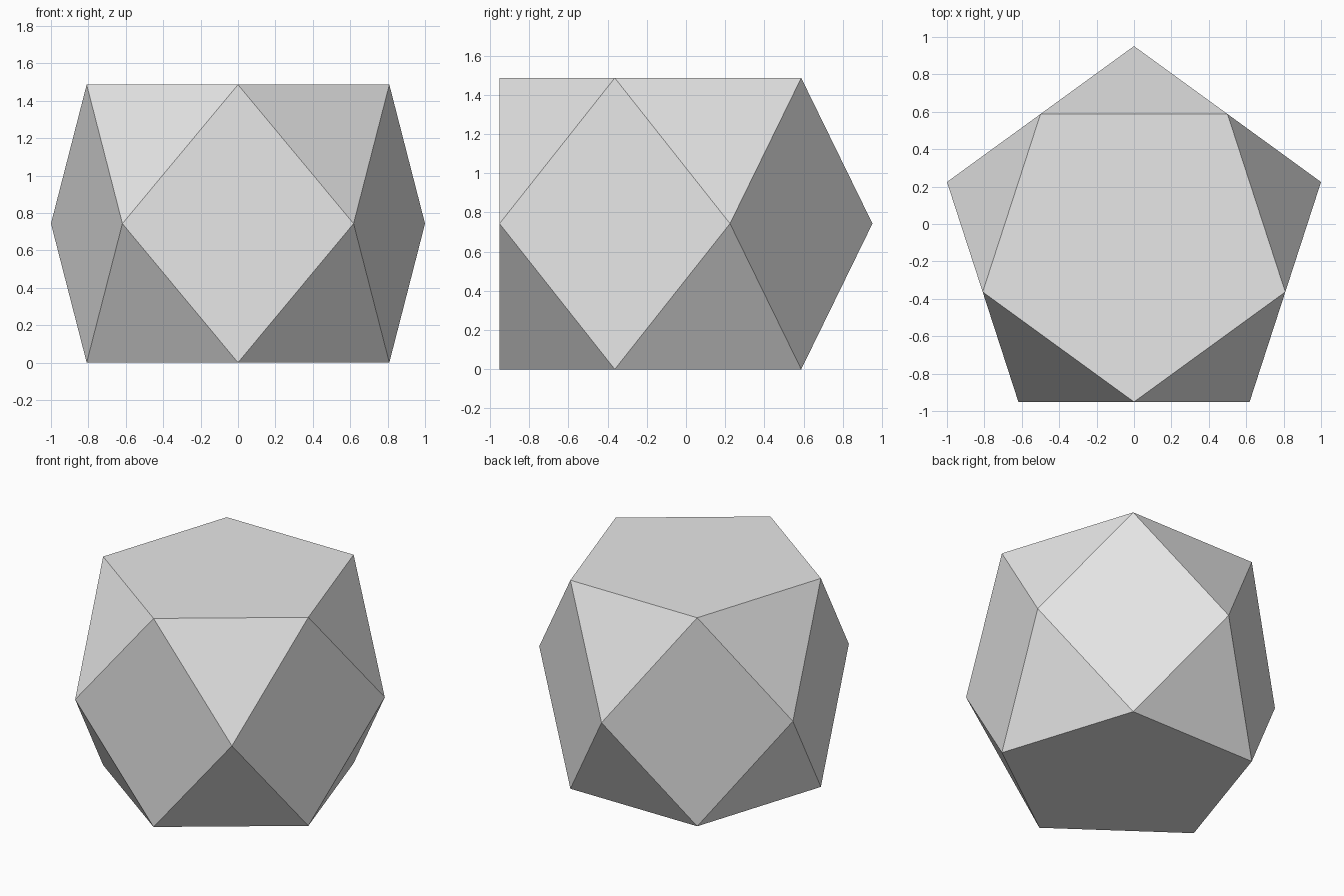
import bpy, bmesh
from math import cos, sin, pi

cube = bpy.data.objects.get("Cube")
if cube:
    bpy.data.objects.remove(cube, do_unlink=True)

N = 5
HEIGHT = 1.486
WAIST_RADIUS = 1 / cos(pi / 10)           # waist pentagon is 2 wide
CAP_RADIUS = WAIST_RADIUS * cos(pi / N)   # cap corners sit over the waist edge midpoints
CENTRE_Y = (CAP_RADIUS - WAIST_RADIUS) / 2

grey = bpy.data.materials.new("light_grey")
grey.use_nodes = True
grey.diffuse_color = (0.8, 0.8, 0.8, 1)
grey.node_tree.nodes["Principled BSDF"].inputs["Base Color"].default_value = (0.8, 0.8, 0.8, 1)

bm = bmesh.new()


def ring(radius, z, start):
    """Pentagon of vertices, counter-clockwise from the start angle."""
    angles = [start + 2 * pi * i / N for i in range(N)]
    return [bm.verts.new((radius * cos(a), CENTRE_Y + radius * sin(a), z)) for a in angles]


# Two caps point to the front, the waist between them is turned half a step
bottom = ring(CAP_RADIUS, 0, -pi / 2)
waist = ring(WAIST_RADIUS, HEIGHT / 2, -pi / 2 + pi / N)
top = ring(CAP_RADIUS, HEIGHT, -pi / 2)

# Pentagon caps
bm.faces.new(top)
bm.faces.new(bottom[::-1])

# Upright diamonds, with triangles leaning in to each cap
for i in range(N):
    j = (i + 1) % N
    bm.faces.new((bottom[i], waist[i], top[i], waist[i - 1]))
    bm.faces.new((top[i], waist[i], top[j]))
    bm.faces.new((bottom[j], waist[i], bottom[i]))

bmesh.ops.recalc_face_normals(bm, faces=bm.faces)
mesh = bpy.data.meshes.new("faceted_solid")
bm.to_mesh(mesh)
bm.free()
mesh.materials.append(grey)
solid = bpy.data.objects.new("faceted_solid", mesh)
bpy.context.collection.objects.link(solid)
